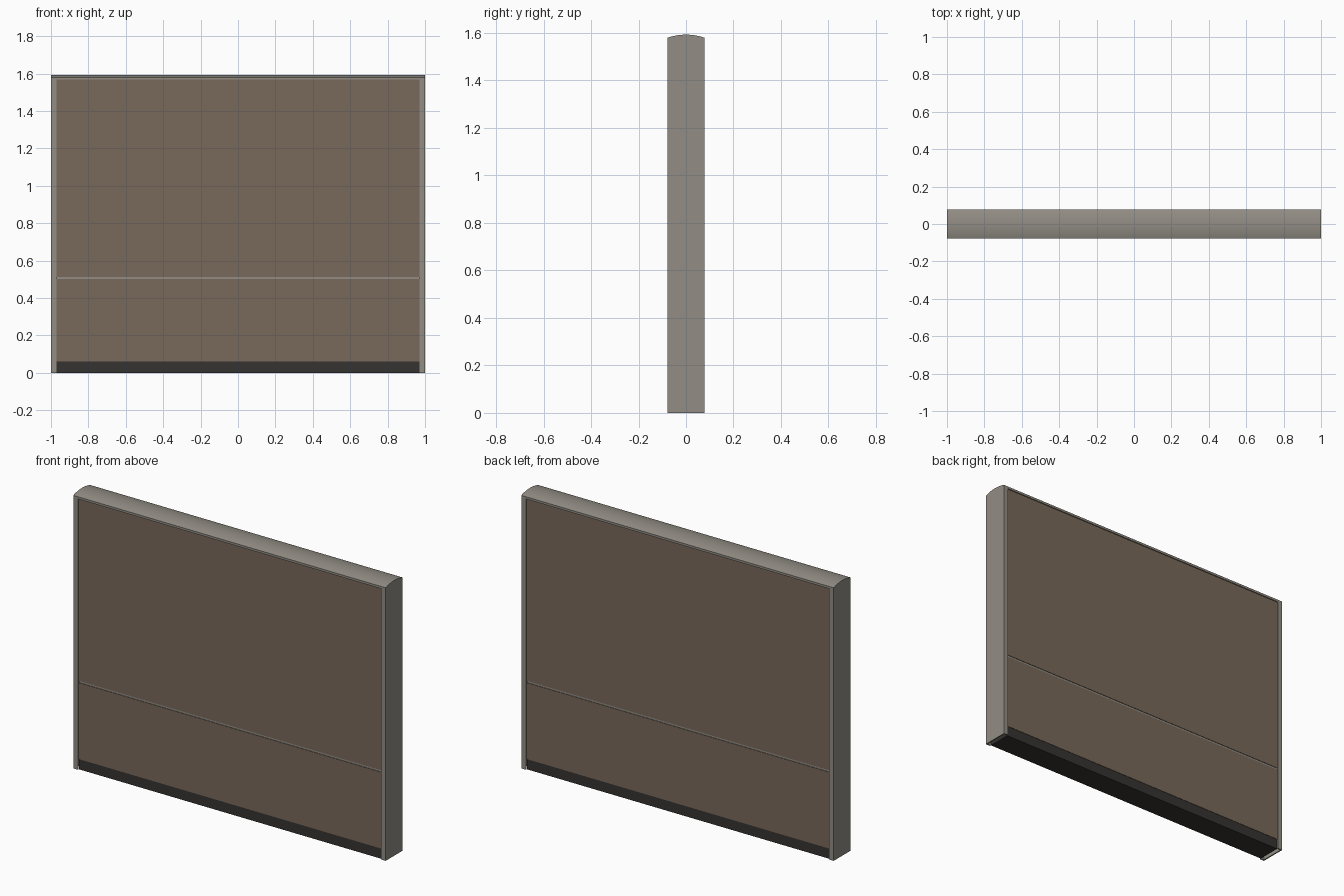
import bpy, bmesh, math

if "Cube" in bpy.data.objects:
    bpy.data.objects.remove(bpy.data.objects["Cube"])

W, D = 1.0, 0.078          # half width, half depth
POST = 0.03                # post face width
TOP, SHOULDER, CREST = 1.567, 1.58, 1.593


def material(name, rgb):
    m = bpy.data.materials.new(name)
    m.diffuse_color = (*rgb, 1)
    m.use_nodes = True
    m.node_tree.nodes["Principled BSDF"].inputs["Base Color"].default_value = m.diffuse_color
    return m


frame_mat = material("warm_grey", (0.29, 0.27, 0.235))
panel_mat = material("brown_fabric", (0.19, 0.14, 0.10))
base_mat = material("dark_base", (0.035, 0.033, 0.031))


def extrude(name, points, vec, mat):
    """Closed profile swept along a vector."""
    bm = bmesh.new()
    face = bm.faces.new([bm.verts.new(p) for p in points])
    ext = bmesh.ops.extrude_face_region(bm, geom=[face], use_keep_orig=True)
    moved = [g for g in ext["geom"] if isinstance(g, bmesh.types.BMVert)]
    bmesh.ops.translate(bm, verts=moved, vec=vec)
    bmesh.ops.recalc_face_normals(bm, faces=bm.faces)
    me = bpy.data.meshes.new(name)
    bm.to_mesh(me)
    bm.free()
    me.materials.append(mat)
    ob = bpy.data.objects.new(name, me)
    bpy.context.collection.objects.link(ob)
    return ob


def box(name, hx, hy, z0, z1, mat):
    pts = [(-hx, -hy, z0), (hx, -hy, z0), (hx, hy, z0), (-hx, hy, z0)]
    return extrude(name, pts, (0, 0, z1 - z0), mat)


# Side posts: channels open towards the panels
inner, wall = W - POST, 0.007
for side, s in (("left", -1), ("right", 1)):
    channel = [(inner, -D), (W, -D), (W, D), (inner, D),
               (inner, D - wall), (W - wall, D - wall),
               (W - wall, -D + wall), (inner, -D + wall)]
    extrude(side + "_post", [(s * x, y, 0) for x, y in channel], (0, 0, TOP), frame_mat)

# Full-width top rail with a gently crowned top
rise = CREST - SHOULDER
radius = (D * D + rise * rise) / (2 * rise)
half = math.asin(D / radius)
N = 16
arc = [(radius * math.sin(half - 2 * half * i / N),
        CREST - radius + radius * math.cos(half - 2 * half * i / N)) for i in range(N + 1)]
profile = [(-D, TOP), (D, TOP)] + arc
cap = extrude("top_rail", [(-W, y, z) for y, z in profile], (2 * W, 0, 0), frame_mat)
bpy.context.view_layer.objects.active = cap
cap.select_set(True)
bpy.ops.object.shade_smooth_by_angle(angle=math.radians(25))

# Infill: base, lower panel, slim divider, upper panel
box("base_plinth", inner, D - 0.008, 0.0, 0.06, base_mat)
box("lower_panel", inner, D - 0.006, 0.06, 0.502, panel_mat)
box("divider_strip", inner, D - 0.009, 0.502, 0.513, frame_mat)
box("upper_panel", inner, D - 0.006, 0.513, TOP, panel_mat)
